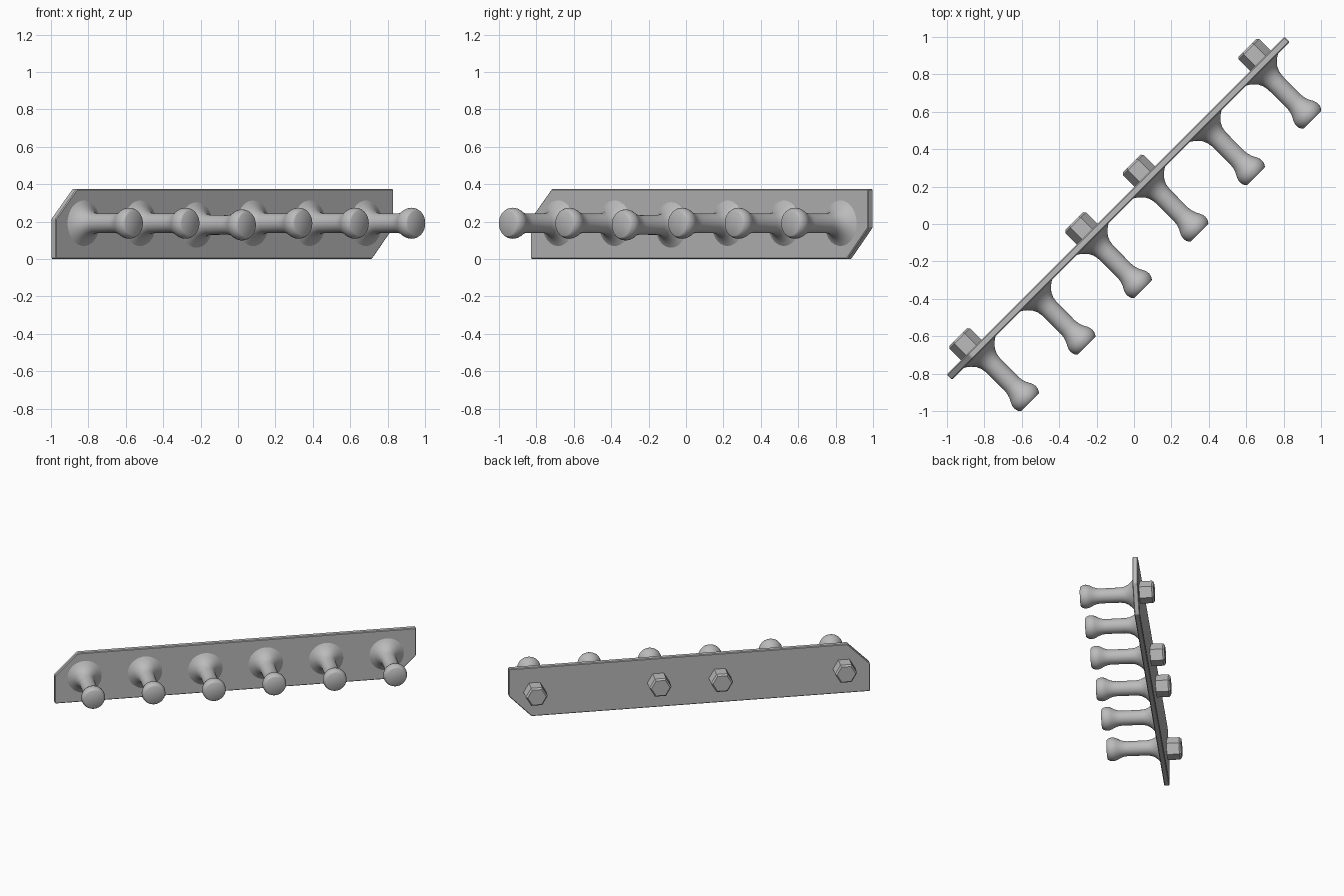
import bpy, bmesh, math
from mathutils import Matrix

if "Cube" in bpy.data.objects:
    bpy.data.objects.remove(bpy.data.objects["Cube"])

# Local frame: X along the rail, Y towards its back, Z up; turned 45 degrees
TURN = Matrix.Rotation(math.radians(45), 4, 'Z')
H, HALF, CUT = 0.375, 1.276, 0.16
BACK, FRONT = 0.138, 0.10

steel = bpy.data.materials.new("steel_grey")
steel.diffuse_color = (0.5, 0.5, 0.5, 1)
steel.use_nodes = True
steel.node_tree.nodes["Principled BSDF"].inputs["Base Color"].default_value = steel.diffuse_color


def finish(bm, name, smooth=None):
    bmesh.ops.recalc_face_normals(bm, faces=bm.faces)
    me = bpy.data.meshes.new(name)
    bm.to_mesh(me)
    bm.free()
    me.materials.append(steel)
    ob = bpy.data.objects.new(name, me)
    bpy.context.collection.objects.link(ob)
    ob.matrix_world = TURN
    if smooth:
        bpy.ops.object.select_all(action='DESELECT')
        ob.select_set(True)
        bpy.context.view_layer.objects.active = ob
        bpy.ops.object.shade_smooth_by_angle(angle=math.radians(smooth))
    return ob


def lathe(name, profile, sides, u, z, smooth=None):
    """Rings of (local y, radius) around an axis along local Y, capped at both ends."""
    bm = bmesh.new()
    rings = []
    for y, r in profile:
        rings.append([bm.verts.new((u + r * math.cos(2 * math.pi * i / sides), y,
                                    z + r * math.sin(2 * math.pi * i / sides)))
                      for i in range(sides)])
    for a, b in zip(rings, rings[1:]):
        for i in range(sides):
            j = (i + 1) % sides
            bm.faces.new((a[i], a[j], b[j], b[i]))
    bm.faces.new(rings[0])
    bm.faces.new(rings[-1])
    return finish(bm, name, smooth)


# Mounting plate with two opposite corners cut off
outline = [(-HALF, 0), (HALF - CUT, 0), (HALF, CUT + 0.005),
           (HALF, H), (-HALF + CUT, H), (-HALF, H - CUT)]
bm = bmesh.new()
face = bm.faces.new([bm.verts.new((x, FRONT, z)) for x, z in outline])
ext = bmesh.ops.extrude_face_region(bm, geom=[face])
bmesh.ops.translate(bm, vec=(0, BACK - FRONT, 0),
                    verts=[g for g in ext["geom"] if isinstance(g, bmesh.types.BMVert)])
plate = finish(bm, "mounting_plate")
bev = plate.modifiers.new("edge_bevel", 'BEVEL')
bev.width, bev.segments = 0.005, 1

# Six pegs: flared foot, straight shaft, rounded knob with a flat end
peg_profile = [(0.102, 0.125), (0.092, 0.108), (0.078, 0.09), (0.055, 0.07),
               (0.03, 0.058), (0.0, 0.053), (-0.14, 0.052), (-0.165, 0.055),
               (-0.19, 0.063), (-0.212, 0.075), (-0.228, 0.081), (-0.243, 0.083),
               (-0.258, 0.081), (-0.27, 0.076), (-0.277, 0.071), (-0.28, 0.067)]
for i in range(6):
    lathe(f"peg_{i + 1}", peg_profile, 40, -1.067 + i * 0.427,
          0.182 if i == 2 else 0.191, 40)

# Four hexagonal nuts on the back, chamfered at the outer end
nut_profile = [(0.132, 0.078), (0.225, 0.078), (0.238, 0.066)]
for i, u in enumerate((-1.092, -0.215, 0.22, 1.095)):
    lathe(f"nut_{i + 1}", nut_profile, 6, u, 0.19)
